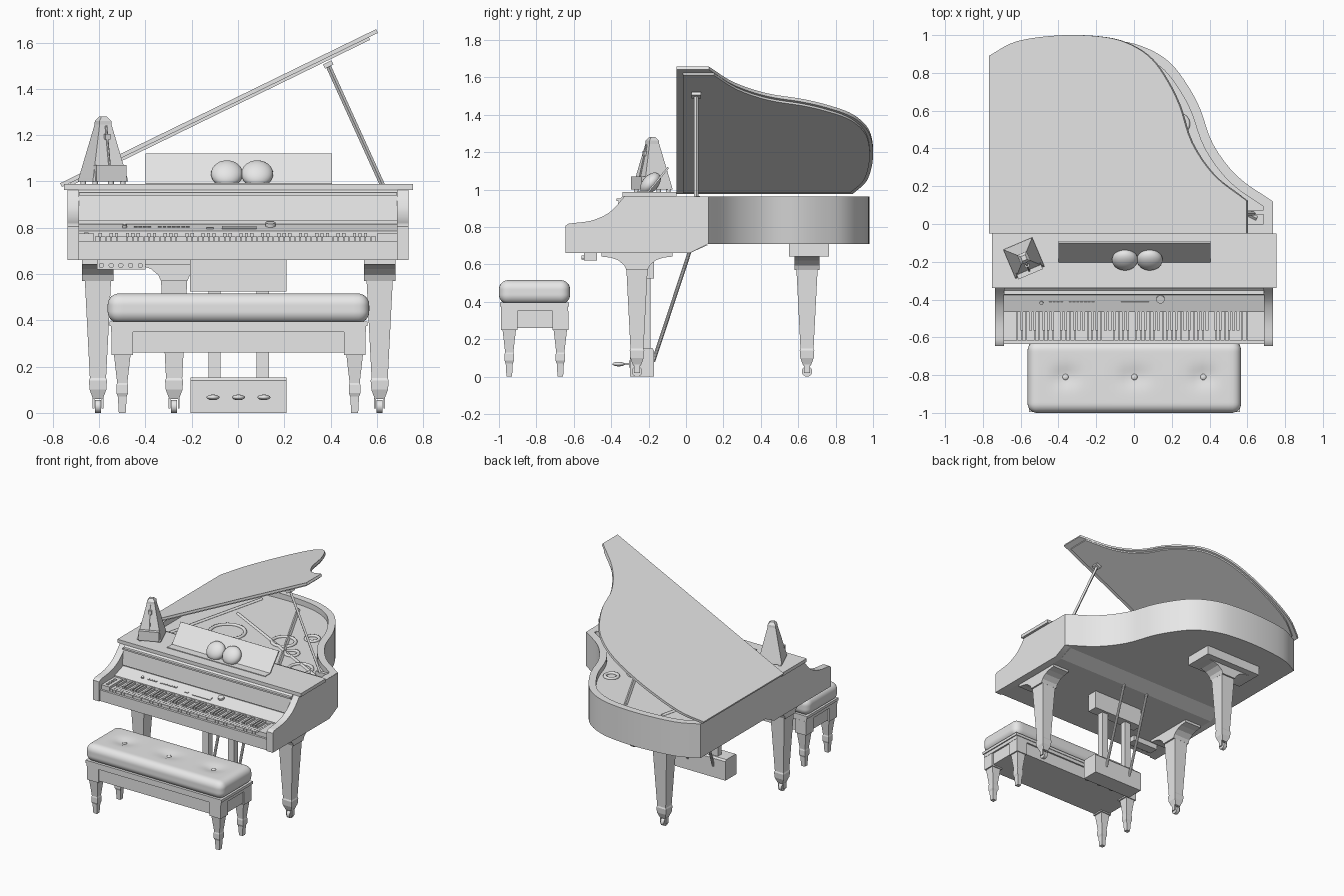
import bpy, bmesh, math
from mathutils import Matrix, Vector

start_cube = bpy.data.objects.get("Cube")
if start_cube:
    bpy.data.objects.remove(start_cube, do_unlink=True)

grey = bpy.data.materials.new("plain_grey")
grey.use_nodes = True
grey.diffuse_color = (0.8, 0.8, 0.8, 1)
grey.node_tree.nodes["Principled BSDF"].inputs["Base Color"].default_value = (0.8, 0.8, 0.8, 1)


def finish(name, bm, smooth=False):
    bmesh.ops.recalc_face_normals(bm, faces=bm.faces)
    mesh = bpy.data.meshes.new(name)
    bm.to_mesh(mesh)
    bm.free()
    mesh.materials.append(grey)
    obj = bpy.data.objects.new(name, mesh)
    bpy.context.collection.objects.link(obj)
    if smooth:
        bpy.ops.object.select_all(action='DESELECT')
        obj.select_set(True)
        bpy.context.view_layer.objects.active = obj
        bpy.ops.object.shade_smooth_by_angle(angle=math.radians(35))
    return obj


def add_box(bm, xs, ys, zs, turn=None):
    size = Vector((xs[1] - xs[0], ys[1] - ys[0], zs[1] - zs[0]))
    mid = Vector((sum(xs), sum(ys), sum(zs))) / 2
    matrix = Matrix.Translation(mid) @ (turn or Matrix.Identity(4)) @ Matrix.Diagonal((*size, 1))
    bmesh.ops.create_cube(bm, size=1, matrix=matrix)


def box(name, xs, ys, zs, turn=None):
    bm = bmesh.new()
    add_box(bm, xs, ys, zs, turn)
    return finish(name, bm)


def prism(name, points, axis, lo, hi, inset=0, depth=0, smooth=False):
    place = {'x': lambda a, b: (lo, a, b), 'y': lambda a, b: (a, lo, b), 'z': lambda a, b: (a, b, lo)}[axis]
    bm = bmesh.new()
    face = bm.faces.new([bm.verts.new(place(*p)) for p in points])
    new = bmesh.ops.extrude_face_region(bm, geom=[face])["geom"]
    shift = Vector([(hi - lo) * (axis == c) for c in "xyz"])
    bmesh.ops.translate(bm, vec=shift, verts=[v for v in new if isinstance(v, bmesh.types.BMVert)])
    bmesh.ops.recalc_face_normals(bm, faces=bm.faces)
    if inset:
        top = [f for f in new if isinstance(f, bmesh.types.BMFace)]
        bmesh.ops.inset_region(bm, faces=top, thickness=inset, use_even_offset=True)
        # sink the floor straight down
        ring = list(top[0].verts)
        sunk = bmesh.ops.extrude_face_region(bm, geom=top)["geom"]
        bmesh.ops.translate(bm, vec=(0, 0, -depth), verts=[v for v in sunk if isinstance(v, bmesh.types.BMVert)])
        bmesh.ops.delete(bm, geom=[f for f in top if f.is_valid], context='FACES_ONLY')
    return finish(name, bm, smooth)


def rod(name, a, b, radius, sides=10, end_radius=None):
    a, b = Vector(a), Vector(b)
    turn = (b - a).to_track_quat('Z', 'Y').to_matrix().to_4x4()
    bm = bmesh.new()
    bmesh.ops.create_cone(bm, cap_ends=True, segments=sides, radius1=radius,
                          radius2=radius if end_radius is None else end_radius, depth=(b - a).length,
                          matrix=Matrix.Translation((a + b) / 2) @ turn)
    return finish(name, bm, sides > 6)


def square_loft(name, x, y, sections, turn=0):
    bm = bmesh.new()
    rings = []
    for z, h in sections:
        spin = Matrix.Rotation(turn, 3, 'Z')
        rings.append([bm.verts.new(spin @ Vector((sx * h, sy * h, 0)) + Vector((x, y, z)))
                      for sx, sy in ((-1, -1), (1, -1), (1, 1), (-1, 1))])
    for low, high in zip(rings, rings[1:]):
        for i in range(4):
            j = (i + 1) % 4
            bm.faces.new((low[i], low[j], high[j], high[i]))
    bm.faces.new(rings[0])
    bm.faces.new(rings[-1])
    return finish(name, bm)


def ball(name, centre, scale, tilt=0):
    bm = bmesh.new()
    matrix = Matrix.Translation(centre) @ Matrix.Rotation(tilt, 4, 'X') @ Matrix.Diagonal((*scale, 1))
    bmesh.ops.create_uvsphere(bm, u_segments=24, v_segments=14, radius=1, matrix=matrix)
    return finish(name, bm, True)


def smooth_path(points, steps=4):
    p = [Vector(q) for q in points]
    p = [2 * p[0] - p[1]] + p + [2 * p[-1] - p[-2]]
    out = []
    for a, b, c, d in zip(p, p[1:], p[2:], p[3:]):
        for s in range(steps):
            t = s / steps
            out.append(0.5 * (2 * b + (c - a) * t + (2 * a - 5 * b + 4 * c - d) * t ** 2
                              + (3 * b - a - 3 * c + d) * t ** 3))
    return [tuple(v) for v in out + [p[-2]]]


# Curved case with a sunken soundboard
curve = smooth_path([(.735, .12), (.55, .25), (.42, .42), (.35, .61), (.28, .74), (.19, .855),
                     (.07, .93), (-.08, .97), (-.32, .98), (-.58, .95), (-.735, .88)])
prism("curved_case", [(-.735, -.05), (.735, -.05)] + curve, 'z', .71, .963, .05, .04, True)
for i, (x, y, r) in enumerate([(-.29, .29, .12), (.11, .38, .08), (.24, .53, .045), (.26, .26, .045), (.45, .09, .08)]):
    bpy.ops.mesh.primitive_torus_add(location=(x, y, .925), major_radius=r, minor_radius=.012,
                                     major_segments=32, minor_segments=8)
    port = bpy.context.object
    port.name = f"sound_port_{i}"
    port.data.materials.append(grey)
    bpy.ops.object.shade_smooth()
for i, (a, b) in enumerate([((.65, .03), (-.4, .57)), ((.3, .05), (-.1, .85)), ((-.6, .05), (-.4, .85))]):
    rod(f"frame_brace_{i}", (*a, .926), (*b, .926), .012, 4)

# Raised lid, hinged on the straight side
lid_angle = Matrix.Rotation(math.radians(-26), 4, 'Y')
hinge = Vector((-.755, 0, .965))
grown = [(x * 1.025 + .765, y * 1.02) for x, y in curve]
grown[-1] = (0, .89)
lid_outline = [(0, -.05), (grown[0][0], -.05)] + grown
lid_top = prism("lid", lid_outline, 'z', .012, .03, smooth=True)
inner = [(.04 + (x * .945), -.015 + max(0, y + .05) * .95) for x, y in lid_outline]
lid_under = prism("lid_underside", inner, 'z', 0, .013, smooth=True)
for part in (lid_top, lid_under):
    part.matrix_world = Matrix.Translation(hinge) @ lid_angle
rod("lid_prop", (.635, .055, .96), (.385, .055, 1.51), .011, 4)
box("prop_rest", (.6, .69), (.05, .075), (.925, .965))
box("prop_catch", (.37, .41), (.03, .08), (1.495, 1.515), lid_angle)

# Front case: cheeks, keybed and folded lid
cheek = [(-.645, .66), (-.645, .805), (-.63, .817)]
cheek += smooth_path([(-.61, .82), (-.51, .833), (-.43, .865), (-.38, .905), (-.33, .963)])
cheek += [(-.04, .963), (.12, .961), (.12, .71), (.02, .66)]
for side, name in ((-1, "right_cheek"), (1, "left_cheek")):
    lo, hi = sorted((side * .687, side * .737))
    prism(name, cheek, 'x', lo, hi, smooth=True)
prism("keybed_and_fallboard", [(-.635, .66), (-.635, .742), (-.465, .742), (-.465, .785), (-.37, .817),
                               (-.36, .817), (-.36, .828), (-.375, .828), (-.36, .945), (-.34, .963), (-.04, .963),
                               (-.04, .705), (.12, .705), (.02, .66)], 'x', -.688, .688)
box("folded_front_lid", (-.752, .755), (-.34, -.05), (.963, .988))
box("fallboard_rail", (-.687, .687), (-.372, -.34), (.94, .952))

# Keyboard
bm = bmesh.new()
key_width = 1.215 / 52
for i in range(52):
    x = -.618 + i * key_width
    add_box(bm, (x + .001, x + key_width - .001), (-.618, -.462), (.74, .762))
finish("white_keys", bm)
bm = bmesh.new()
for i in range(51):
    if i % 7 in (0, 2, 3, 5, 6):
        x = -.618 + (i + 1) * key_width
        add_box(bm, (x - .007, x + .007), (-.565, -.462), (.755, .778))
finish("black_keys", bm)
box("right_key_block", (-.687, -.622), (-.62, -.46), (.74, .775))
box("left_key_block", (.6, .687), (-.62, -.46), (.74, .775))
for i in range(4):
    box(f"block_button_{i}", (-.665, -.645), (-.6 + i * .03, -.585 + i * .03), (.774, .78))

# Control panel
panel_tilt = Matrix.Rotation(math.radians(18.4), 4, 'X')


def panel_box(name, x, y, width, depth):
    z = .785 + (y + .465) / 3
    box(name, (x, x + width), (y - depth / 2, y + depth / 2), (z - .004, z + .005), panel_tilt)


for start, count in ((-.45, 4), (-.345, 7)):
    for i in range(count):
        panel_box("panel_button", start + i * .02, -.415, .015, .01)
panel_box("small_button", -.135, -.43, .03, .01)
panel_box("display", -.07, -.425, .15, .03)
rod("left_knob", (-.49, -.415, .798), (-.49, -.42, .812), .01, 16)
rod("volume_knob", (.14, -.395, .803), (.14, -.4, .822), .022, 24)

# Music desk and the twin rounded shakers resting on it
prism("music_desk", [(-.21, .985), (-.2, .985), (-.09, 1.115), (-.1, 1.12)], 'x', -.4, .405)
box("desk_ledge", (-.4, .405), (-.26, -.2), (.985, .993))
for x in (-.048, .083):
    ball("rounded_shaker", (x, -.19, 1.033), (.069, .043, .068), math.radians(-42))

# Metronome
spin = math.radians(23)
mx, my = -.583, -.18
square_loft("metronome_body", mx, my, [(1.0, .083), (1.015, .08), (1.245, .028), (1.262, .027), (1.28, .013)], spin)
turn = Matrix.Rotation(spin, 4, 'Z')


def metro(x, y):
    return (turn @ Vector((x, y, 0))).xy + Vector((mx, my))


cover = metro(0, -.075)
box("metronome_front_tray", (cover.x - .07, cover.x + .07), (cover.y - .018, cover.y + .018), (1.0, 1.07), turn)
low, high = metro(0, -.075), metro(0, -.034)
rod("metronome_pendulum", (*low, 1.06), (*high, 1.24), .005, 6)
weight = metro(0, -.045)
box("pendulum_weight", (weight.x - .012, weight.x + .012), (weight.y - .008, weight.y + .008), (1.18, 1.205), turn)
for sx in (-1, 1):
    for sy in (-1, 1):
        foot = metro(sx * .065, sy * .065)
        rod("metronome_foot", (*foot, .986), (*foot, 1.002), .012, 12)

# Piano legs with flared brackets and casters
half = [(.057, .57), (.068, .595), (.1, .622), (.14, .636), (.19, .642)]


def piano_leg(name, x, y, along, top):
    centre = y if along == 'y' else x
    other = x if along == 'y' else y
    edge = half + [(.19, top)]
    points = [(centre + a, z) for a, z in edge] + [(centre - a, z) for a, z in reversed(edge)]
    prism(name + "_bracket", points, 'x' if along == 'y' else 'y', other - .068, other + .068)
    square_loft(name, x, y, [(.06, .021), (.1, .036), (.14, .039), (.15, .035), (.58, .057)])
    rod(name + "_caster", (x - .013, y, .028), (x + .013, y, .028), .028, 18)
    for s in (-1, 1):
        box(name + "_fork", (x + s * .02 - .004, x + s * .02 + .004), (y - .015, y + .015), (.02, .065))


piano_leg("right_front_leg", -.605, -.262, 'y', .665)
piano_leg("left_front_leg", .612, -.262, 'y', .665)
piano_leg("back_leg", -.276, .647, 'x', .66)
box("back_leg_plate", (-.51, -.04), (.55, .765), (.642, .712))

# Pedal lyre
box("lyre_head", (-.207, .21), (-.25, -.17), (.525, .665))
square = [(-.3, 0), (-.3, .14), (-.29, .152), (-.18, .152), (-.17, .14), (-.17, 0)]
prism("pedal_box", square, 'x', -.205, .21)
for x in (-.102, .107):
    box("lyre_post", (x - .026, x + .026), (-.235, -.19), (.15, .53))
    rod("lyre_strut", (x, -.175, .08), (x, .02, .67), .01)
for x in (-.108, .002, .112):
    box("pedal_surround", (x - .027, x + .027), (-.304, -.298), (.05, .085))
    box("pedal_arm", (x - .012, x + .012), (-.36, -.3), (.062, .074))
    ball("pedal_tip", (x, -.36, .067), (.028, .034, .012))

# Jack box under the keybed
box("jack_box", (-.61, -.4), (-.545, -.475), (.62, .662))
for i in range(5):
    x = -.59 + i * .042
    rod("jack_knob", (x, -.56, .637), (x, -.54, .637), .011, 14)

# Bench
bm = bmesh.new()
bmesh.ops.create_cube(bm, size=2)
bmesh.ops.subdivide_edges(bm, edges=bm.edges, cuts=31, use_grid_fill=True)
extent, round_off = Vector((.565, .19, .064)), .05
for v in bm.verts:
    p = Vector([math.sin(math.pi / 2 * c) * e for c, e in zip(v.co, extent)])
    core = Vector([max(-e + round_off, min(e - round_off, c)) for c, e in zip(p, extent)])
    p = core + (p - core).normalized() * round_off
    if p.z > 0:
        p.z -= sum(.02 * math.exp(-((p.x - t) ** 2 + p.y ** 2) / .003) for t in (-.365, 0, .365))
    v.co = p + Vector((.002, -.81, .452))
finish("bench_cushion", bm, True)
for t in (-.363, .002, .367):
    ball("cushion_button", (t, -.81, .499), (.016, .016, .008))
box("bench_upper_lip", (-.555, .56), (-.995, -.625), (.375, .395))
box("bench_lower_lip", (-.548, .552), (-.99, -.63), (.35, .376))
box("bench_apron", (-.535, .54), (-.978, -.642), (.26, .352))
for x in (-.5, .504):
    for y in (-.945, -.672):
        box("bench_leg_block", (x - .046, x + .046), (y - .043, y + .043), (.25, .352))
        square_loft("bench_leg", x, y, [(0, .015), (.07, .019), (.085, .025), (.12, .025), (.13, .022), (.252, .036)])
